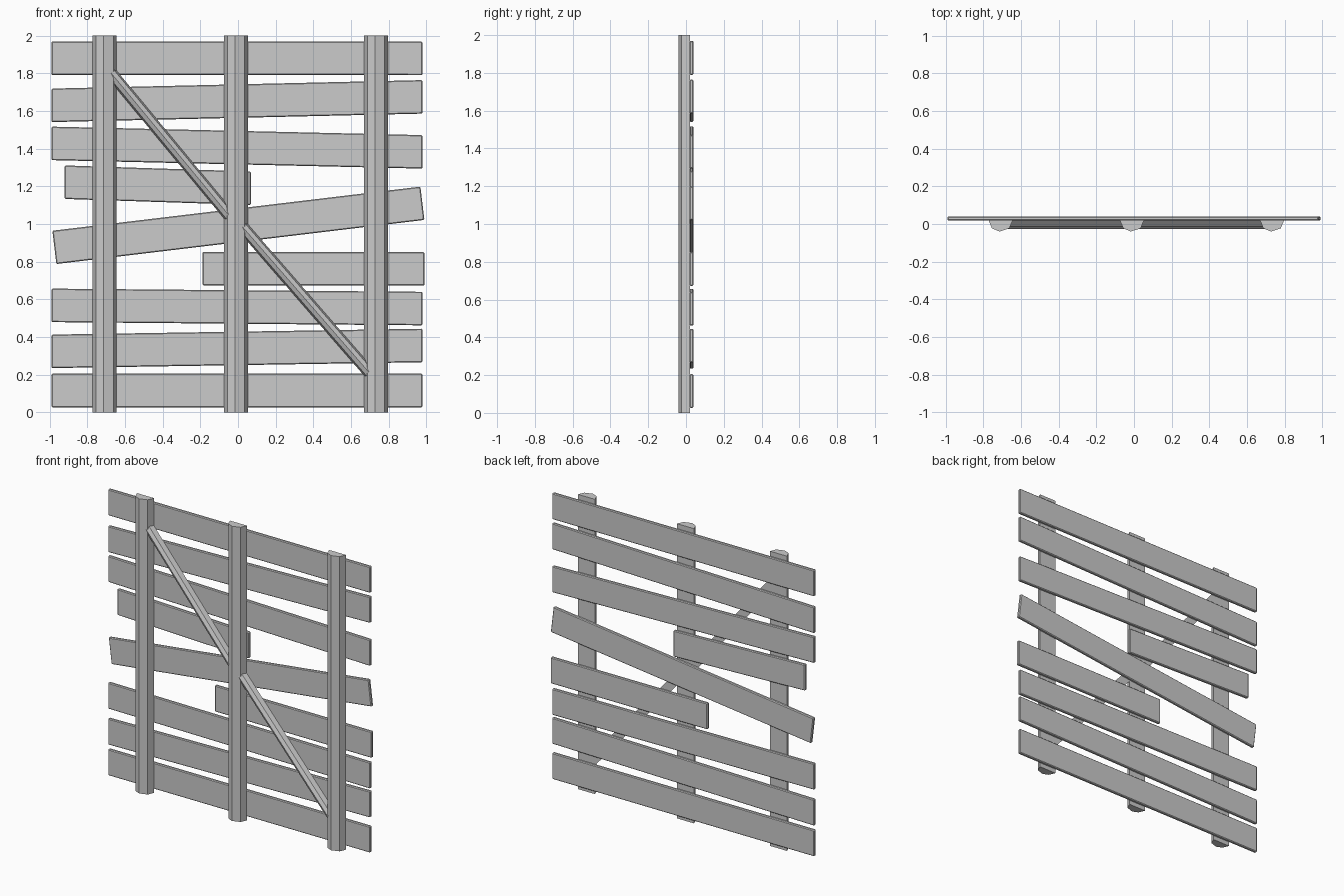
import bpy, bmesh
from mathutils import Vector, Matrix

if "Cube" in bpy.data.objects:
    bpy.data.objects.remove(bpy.data.objects["Cube"])


def make_object(name, bm):
    bmesh.ops.recalc_face_normals(bm, faces=bm.faces)
    mesh = bpy.data.meshes.new(name)
    bm.to_mesh(mesh)
    bm.free()
    ob = bpy.data.objects.new(name, mesh)
    bpy.context.collection.objects.link(ob)
    return ob


def beam(name, start, end, profile):
    """Sweep a (side, y) profile straight between two (x, z) points."""
    a, b = Vector((start[0], 0, start[1])), Vector((end[0], 0, end[1]))
    d = (b - a).normalized()
    side = Vector((d.z, 0, -d.x))
    bm = bmesh.new()
    ring = [bm.verts.new(a + side * s + Vector((0, y, 0))) for s, y in profile]
    face = bm.faces.new(ring)
    ext = bmesh.ops.extrude_face_region(bm, geom=[face])
    moved = [g for g in ext["geom"] if isinstance(g, bmesh.types.BMVert)]
    bmesh.ops.translate(bm, verts=moved, vec=b - a)
    return make_object(name, bm)


def plank(name, xl, zl, xr, zr, square=False):
    """Chamfered board; ends are vertical unless square to its length."""
    w, t = 0.178, 0.022
    bm = bmesh.new()
    bmesh.ops.create_cube(bm, size=1)
    a, b = Vector((xl, 0.029, zl)), Vector((xr, 0.029, zr))
    d = b - a
    up = Vector((-d.z, 0, d.x)).normalized() if square else Vector((0, 0, 1))
    for v in bm.verts:
        x, y, z = v.co
        v.co = (a + b) / 2 + d * x + Vector((0, y * t, 0)) + up * z * w
    bmesh.ops.bevel(bm, geom=bm.edges[:], offset=0.005, segments=1,
                    affect='EDGES', profile=0.5)
    return make_object(name, bm)


# Upright posts with a faceted front
post_profile = [(-0.064, 0.02), (-0.046, -0.023), (-0.006, -0.04),
                (0.046, -0.023), (0.064, 0.02)]
for i, x in enumerate((-0.708, -0.011, 0.733)):
    beam(f"post_{i + 1}", (x, 0), (x, 2), post_profile)

# Diagonal braces
brace_profile = [(-0.031, 0.018), (-0.022, -0.014), (0.0, -0.027),
                 (0.022, -0.014), (0.031, 0.018)]
beam("brace_upper", (-0.685, 1.815), (-0.035, 1.03), brace_profile)
beam("brace_lower", (0.015, 0.995), (0.715, 0.19), brace_profile)

# Crooked boards, bottom to top: left x, z and right x, z
boards = [(-0.99, 0.116, 0.979, 0.116), (-0.99, 0.324, 0.979, 0.355),
          (-0.99, 0.568, 0.979, 0.551), (-0.188, 0.763, 0.99, 0.762),
          (-0.975, 0.876, 0.979, 1.110), (-0.92, 1.222, 0.068, 1.190),
          (-0.99, 1.428, 0.979, 1.383), (-0.99, 1.630, 0.979, 1.675),
          (-0.99, 1.880, 0.979, 1.879)]
for i, p in enumerate(boards):
    plank(f"board_{i + 1}", *p, square=(i == 4))
